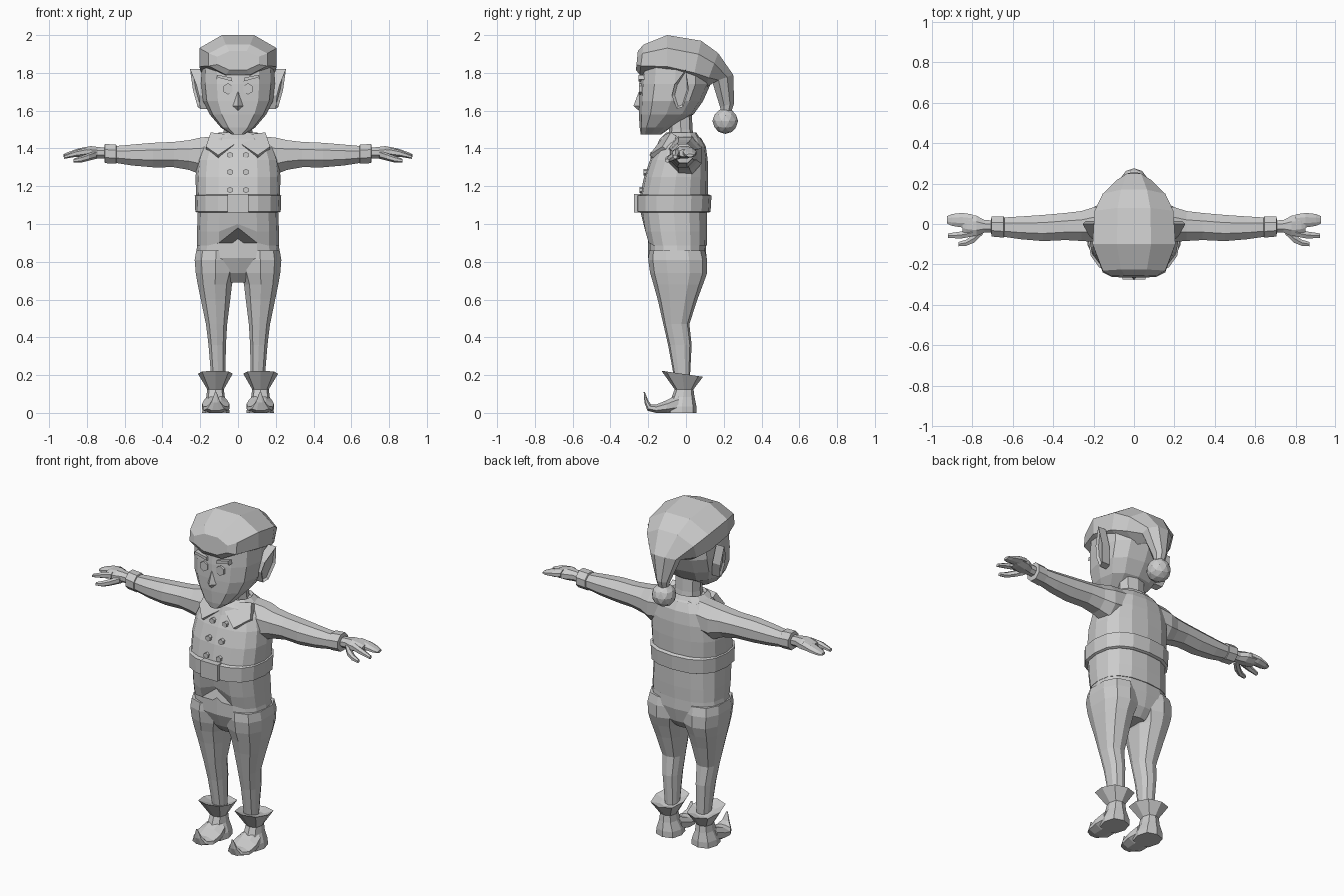
import bpy, bmesh, math
from mathutils import Vector

mat = bpy.data.materials.new("plain_grey")
mat.diffuse_color = (0.6, 0.6, 0.6, 1)


def finish(name, bm):
    bmesh.ops.recalc_face_normals(bm, faces=bm.faces)
    me = bpy.data.meshes.new(name)
    bm.to_mesh(me)
    bm.free()
    me.materials.append(mat)
    ob = bpy.data.objects.new(name, me)
    bpy.context.collection.objects.link(ob)
    return ob


def loft(name, rings, side=1, inset=0):
    """Skin closed rings of points; side=-1 mirrors across x."""
    bm = bmesh.new()
    vs = [[bm.verts.new((p[0] * side, p[1], p[2])) for p in r] for r in rings]
    n = len(vs[0])
    for a, b in zip(vs, vs[1:]):
        for i in range(n):
            j = (i + 1) % n
            bm.faces.new((a[i], a[j], b[j], b[i]))
    bm.faces.new(vs[0])
    cap = bm.faces.new(vs[-1])
    if inset:
        bm.normal_update()
        bmesh.ops.recalc_face_normals(bm, faces=bm.faces)
        bmesh.ops.inset_region(bm, faces=[cap], thickness=inset, depth=-inset)
    return finish(name, bm)


def level(z, x0, x1, y0, y1, n=12, p=2.5, tilt=0.0):
    """Horizontal rounded-box ring, one vertex at the front centre."""
    out = []
    for i in range(n):
        a = -math.pi / 2 + 2 * math.pi * i / n
        c, s = math.cos(a), math.sin(a)
        u = math.copysign(abs(c) ** (2 / p), c) if abs(c) > 1e-6 else 0
        v = math.copysign(abs(s) ** (2 / p), s) if abs(s) > 1e-6 else 0
        out.append(Vector(((x0 + x1) / 2 + u * (x1 - x0) / 2,
                           (y0 + y1) / 2 + v * (y1 - y0) / 2, z - tilt * v)))
    return out


def slab(top, bot, w, cx=0.0):
    """Octagon between a top and a bottom (y, z) point, half width w."""
    t, b = Vector((0, *top)), Vector((0, *bot))
    k = math.cos(math.pi / 8)
    return [(t + b) / 2 + (t - b) / 2 * (math.sin(a) / k) + Vector((cx + w * math.cos(a) / k, 0, 0))
            for a in [math.pi / 8 + i * math.pi / 4 for i in range(8)]]


def cross(x, y0, y1, z0, z1, n=8):
    """Octagon across the arm."""
    return [Vector((x, (y0 + y1) / 2 + (y1 - y0) / 2 * math.cos(a), (z0 + z1) / 2 + (z1 - z0) / 2 * math.sin(a)))
            for a in [math.pi / n + i * 2 * math.pi / n for i in range(n)]]


def plate(name, pts, y0, y1, side=1):
    """Front-facing plate from an x, z outline."""
    return loft(name, [[(x, y1, z) for x, z in pts], [(x, y0, z) for x, z in pts]], side)


def sym(z, w, y0, y1, **k):
    return level(z, -w, w, y0, y1, **k)


# Head and neck
loft("head", [sym(*r) for r in (
    (1.475, .035, -.24, -.13), (1.51, .09, -.245, -.08), (1.58, .15, -.25, .04),
    (1.65, .185, -.25, .09), (1.74, .195, -.247, .13), (1.85, .19, -.235, .13), (1.9, .15, -.2, .1))])
loft("neck", [sym(1.40, .085, -.10, .05, n=8), sym(1.5, .075, -.09, .035, n=8), sym(1.6, .075, -.09, .03, n=8)])

# Hat: one bent cone from brow to tail
loft("hat", [slab(*r) for r in (
    ((-.255, 1.915), (-.265, 1.815), .11), ((-.225, 1.95), (-.245, 1.79), .155),
    ((-.10, 2.0), (-.10, 1.765), .205), ((.08, 1.97), (.03, 1.73), .195),
    ((.17, 1.905), (.10, 1.72), .155), ((.25, 1.79), (.14, 1.75), .085),
    ((.255, 1.64), (.18, 1.62), .035), ((.235, 1.58), (.19, 1.58), .025))])
bm = bmesh.new()
bmesh.ops.create_icosphere(bm, subdivisions=2, radius=.068)
bmesh.ops.translate(bm, verts=bm.verts, vec=(0, .208, 1.545))
finish("hat_bobble", bm)

# Face details
loft("nose", [[(-.012, -.235, 1.70), (.012, -.235, 1.70), (0, -.25, 1.70)],
              [(-.036, -.235, 1.625), (.036, -.235, 1.625), (0, -.278, 1.625)],
              [(-.012, -.235, 1.60), (.012, -.235, 1.60), (0, -.25, 1.60)]])
hexagon = [(math.cos(math.pi / 6 + i * math.pi / 3), math.sin(math.pi / 6 + i * math.pi / 3)) for i in range(6)]
ear_outline = [(-.075, 1.68), (-.06, 1.74), (0, 1.82), (.015, 1.71), (-.015, 1.62), (-.05, 1.61)]
for side, tag in ((1, "left"), (-1, "right")):
    plate("eye_" + tag, [(.053 + .028 * a, 1.715 + .03 * b) for a, b in hexagon], -.249, -.21, side)
    plate("eyebrow_" + tag, [(.03, 1.755), (.105, 1.775), (.115, 1.765), (.11, 1.79), (.035, 1.775)], -.252, -.2, side)
    loft("ear_" + tag, [[(x + .2 + .18 * (z - 1.62) + .3 * y, y, z) for y, z in ear_outline]
                        for x in (-.035, .018)], side, inset=.012)

# Jacket with a notched front hem
rings = [sym(*r, n=16) for r in (
    (.885, .218, -.207, .11), (.96, .217, -.225, .112), (1.06, .213, -.24, .112), (1.15, .222, -.243, .116),
    (1.25, .225, -.222, .117), (1.34, .215, -.19, .115), (1.41, .19, -.155, .105),
    (1.455, .14, -.125, .08), (1.47, .09, -.10, .05))]
rings[0][0].z = .98
rings[0][1].z = rings[0][-1].z = .90
rings[1][0].z = 1.0
loft("jacket", rings)
loft("belt", [sym(*r, n=16) for r in (
    (1.06, .215, -.245, .12), (1.065, .226, -.262, .13), (1.15, .229, -.262, .135), (1.157, .215, -.24, .12))])
plate("buckle", [(-.056, 1.062), (.056, 1.062), (.056, 1.16), (-.056, 1.16)], -.276, -.23)

# Collar: raised band and two pointed flaps
loft("collar_band", [sym(*r, n=12) for r in (
    (1.40, .16, -.16, .08), (1.45, .15, -.14, .075), (1.485, .10, -.105, .055), (1.46, .08, -.09, .04))])
for side, tag in ((1, "left"), (-1, "right")):
    flap = [(0, -.14, 1.435), (.105, -.195, 1.365), (.17, -.125, 1.41), (.145, -.08, 1.485), (.06, -.11, 1.475)]
    loft("collar_flap_" + tag, [[(x, y + .03, z - .02) for x, y, z in flap], flap], side)
    for z, y in ((1.365, -.188), (1.275, -.225), (1.18, -.246)):
        plate("button_" + tag, [(.042 + .017 * a, z + .017 * b) for a, b in hexagon], y, y + .05, side)

# Sleeves, hands, legs and boots
loft("trouser_seat", [sym(*r, n=16) for r in (
    (.69, .07, -.12, .05), (.74, .17, -.165, .09), (.82, .226, -.2, .108), (.9, .214, -.2, .105), (1.02, .2, -.2, .1))])
for side, tag in ((1, "left"), (-1, "right")):
    loft("sleeve_" + tag, [cross(*r) for r in (
        (.10, -.10, .09, 1.27, 1.475), (.20, -.095, .09, 1.255, 1.465), (.26, -.09, .07, 1.28, 1.45),
        (.34, -.085, .06, 1.295, 1.44), (.45, -.09, .05, 1.295, 1.435), (.56, -.08, .042, 1.305, 1.425),
        (.66, -.065, .035, 1.322, 1.415))], side)
    loft("sleeve_cuff_" + tag, [cross(*r) for r in (
        (.64, -.06, .03, 1.33, 1.41), (.645, -.072, .042, 1.315, 1.424), (.705, -.066, .042, 1.318, 1.428),
        (.708, -.045, .02, 1.34, 1.41))], side)
    loft("palm_" + tag, [cross(*r) for r in (
        (.69, -.045, .02, 1.345, 1.405), (.74, -.045, .022, 1.345, 1.41),
        (.78, -.065, .045, 1.345, 1.415), (.83, -.06, .052, 1.35, 1.405), (.85, -.05, .05, 1.355, 1.395))], side)
    loft("fingers_" + tag, [cross(*r) for r in (
        (.80, -.02, .05, 1.36, 1.41), (.85, -.02, .058, 1.355, 1.40), (.90, -.012, .052, 1.352, 1.382),
        (.925, 0, .04, 1.355, 1.37))], side)
    loft("forefinger_" + tag, [cross(*r, n=6) for r in (
        (.80, -.065, -.02, 1.36, 1.405), (.86, -.075, -.035, 1.355, 1.39), (.92, -.07, -.045, 1.345, 1.365))], side)
    loft("thumb_" + tag, [cross(*r, n=6) for r in (
        (.75, -.055, -.01, 1.345, 1.39), (.79, -.095, -.045, 1.335, 1.375), (.83, -.11, -.075, 1.325, 1.36),
        (.87, -.112, -.088, 1.325, 1.345))], side)
    loft("trouser_leg_" + tag, [level(*r, n=10) for r in (
        (.86, .005, .225, -.195, .1), (.81, .002, .234, -.2, .112), (.74, .008, .228, -.19, .112),
        (.68, .028, .217, -.172, .09), (.6, .038, .2, -.15, .06), (.47, .055, .172, -.12, .018),
        (.36, .062, .158, -.095, .03), (.17, .066, .142, -.06, .02))], side)
    loft("boot_" + tag, [level(*r[:5], n=8, p=2.6, tilt=r[5]) for r in (
        (0, .045, .19, -.10, .055, 0), (.035, .048, .187, -.10, .055, 0), (.085, .07, .168, -.075, .045, 0),
        (.125, .075, .163, -.06, .04, 0), (.207, .028, .212, -.13, .09, .016),
        (.19, .07, .165, -.07, .04, .01))], side)
    loft("boot_toe_" + tag, [slab(*r, .118) for r in (
        ((-.04, .10), (-.04, 0), .06), ((-.10, .068), (-.10, 0), .072), ((-.155, .045), (-.16, 0), .066),
        ((-.185, .045), (-.205, .012), .045), ((-.20, .065), (-.22, .055), .022), ((-.218, .11), (-.224, .11), .004))], side)
